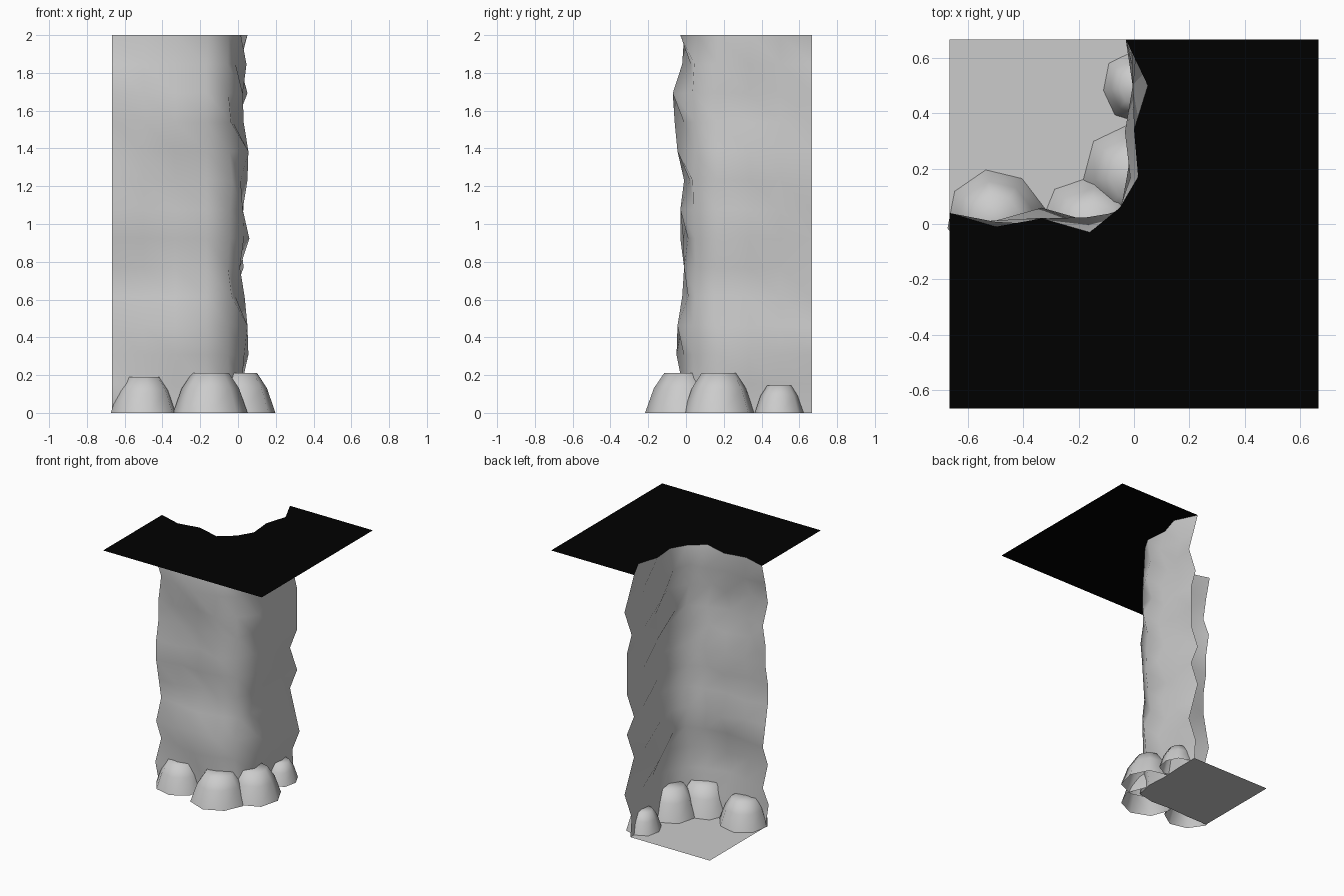
import bpy, bmesh, math, random

if "Cube" in bpy.data.objects:
    bpy.data.objects.remove(bpy.data.objects["Cube"])

random.seed(7)
H, S, LEVELS = 2.0, 0.667, 13


def make(name, verts, faces, smooth=None, color=None):
    mesh = bpy.data.meshes.new(name)
    mesh.from_pydata(verts, [], faces)
    ob = bpy.data.objects.new(name, mesh)
    bpy.context.collection.objects.link(ob)
    if smooth:
        bpy.ops.object.select_all(action='DESELECT')
        bpy.context.view_layer.objects.active = ob
        ob.select_set(True)
        bpy.ops.object.shade_smooth_by_angle(angle=math.radians(smooth))
    if color:
        mat = bpy.data.materials.new(name + "_material")
        mat.diffuse_color = color
        mat.use_nodes = True
        mat.node_tree.nodes["Principled BSDF"].inputs["Base Color"].default_value = mat.diffuse_color
        mesh.materials.append(mat)
    return ob


# Top and base outlines of the inside corner
top = [(-S, .04), (-.5, -.01), (-.333, .02), (-.16, -.03), (-.05, .06),
       (.015, .17), (0, .34), (.05, .5), (-.03, S)]
base = [(-S, .0), (-.5, 0), (-.333, .01), (-.167, 0), (-.03, .03),
        (0, .167), (-.01, .333), (0, .5), (.0, S)]
# Outermost bulge per level, bottom to top, for each wing
bulge_x = [.02, .055, .05, .035, .01, .06, .025, .05, .055, .03, .025, .045]
bulge_y = [.02, .05, .045, .02, .01, .015, .03, .01, .045, .06, .07, .02]
# Outward swing of the two free edges, bottom to top
edge_y = [-.04, .03, -.03, .03, .0, -.03, -.03, .0, .0, .03, -.03, .0]
edge_x = [-.01, .05, .01, -.03, .03, -.03, .03, .03, .03, -.01, .05, .01]

# Uneven rock wall, bent round the corner
rings = [base]
for k in range(1, LEVELS):
    bx, by = bulge_x[k - 1], bulge_y[k - 1]
    ring = []
    for j, (x, y) in enumerate(base):
        lead = (j + k) % 2 == 0
        if j == 0:
            y = edge_y[k - 1]
        elif j < 4:
            y = -by if lead else -by + random.uniform(.02, .07)
        elif j == 4:
            x, y = -.04 + random.uniform(-.015, .02), .04 + random.uniform(-.02, .015)
        elif j < 8:
            x = bx if lead else bx - random.uniform(.02, .07)
        else:
            x = edge_x[k - 1]
        ring.append((x, y))
    rings.append(ring)
rings.append(top)
n = len(base)
verts = [(x, y, H * k / LEVELS) for k, r in enumerate(rings) for x, y in r]
faces = [(k * n + j + 1, k * n + j, (k + 1) * n + j, (k + 1) * n + j + 1)
         for k in range(LEVELS) for j in range(n - 1)]
make("rock_wall", verts, faces, 80)

# Floor inside the corner
pts = base + [(-S, S)]
make("floor", [(x, y, 0) for x, y in pts], [tuple(range(len(pts)))])

# Black cap over the solid rock
pts = top + [(S, S), (S, -S), (-S, -S)]
make("black_cap", [(x, y, H) for x, y in pts], [tuple(reversed(range(len(pts))))],
     color=(0, 0, 0, 1))


# Boulders with open bottoms along the foot of the wall
def boulder(name, cx, cy, rx, ry, h, turn, sides=8):
    wob = [random.uniform(.96, 1.05) for _ in range(sides)]
    vs = []
    for scale, z in ((1, 0), (.77, .62), (.5, 1)):
        for i in range(sides):
            a = turn + math.tau * i / sides
            vs.append((cx + rx * scale * wob[i] * math.cos(a),
                       cy + ry * scale * wob[i] * math.sin(a), h * z))
    fs = [(r * sides + i, r * sides + (i + 1) % sides,
           (r + 1) * sides + (i + 1) % sides, (r + 1) * sides + i)
          for r in range(2) for i in range(sides)]
    fs.append(tuple(range(2 * sides, 3 * sides)))
    make(name, vs, fs, 85)


boulder("boulder_left", -.5, .02, .175, .175, .19, .2)
boulder("boulder_middle", -.145, -.015, .195, .195, .21, 0)
boulder("boulder_corner", .005, .175, .195, .195, .21, .1)
boulder("boulder_back", .01, .495, .125, .13, .145, .1)
